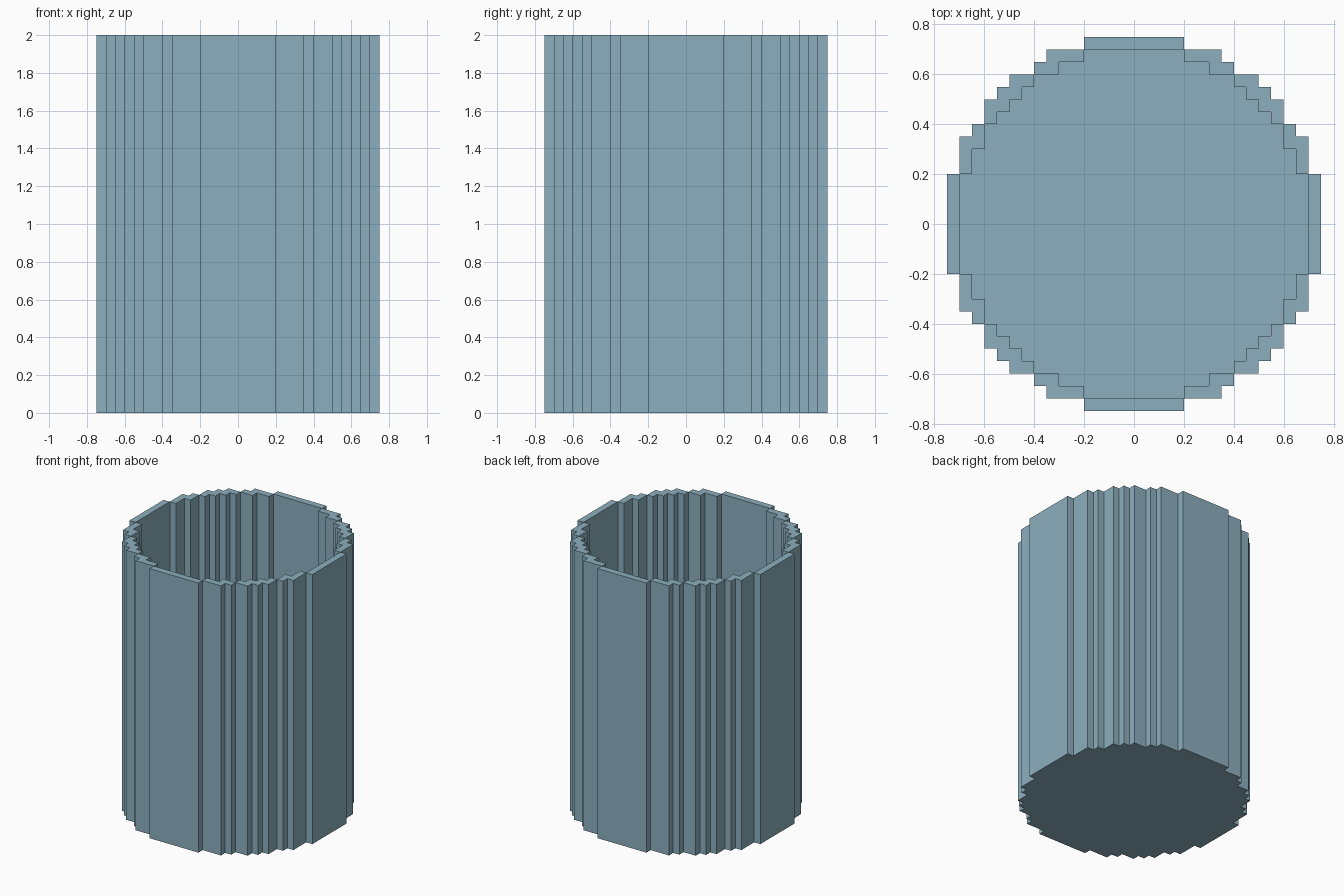
import bpy
import bmesh

cube = bpy.data.objects.get("Cube")
if cube:
    bpy.data.objects.remove(cube)

UNIT = 0.05      # size of one step
HEIGHT = 2.0
FLOOR = 0.05     # thickness of the base

# Stepped quarter profiles in whole steps, counter-clockwise from +x to +y
OUTER = [(15, 4), (14, 4), (14, 7), (13, 7), (13, 8), (12, 8), (12, 10), (11, 10),
         (11, 11), (10, 11), (10, 12), (8, 12), (8, 13), (7, 13), (7, 14), (4, 14), (4, 15)]
INNER = [(14, 4), (13, 4), (13, 6), (12, 6), (12, 8), (11, 8), (11, 9), (10, 9),
         (10, 10), (9, 10), (9, 11), (8, 11), (8, 12), (6, 12), (6, 13), (4, 13), (4, 14)]


def full_loop(quarter):
    """Repeat a quarter profile four times around the z axis."""
    loop, pts = [], quarter
    for _ in range(4):
        loop += pts
        pts = [(-y, x) for x, y in pts]
    return loop


def span(loop, a, b):
    """Points of the loop from a up to, not including, b."""
    i, n = loop.index(a), len(loop)
    pts = []
    while loop[i % n] != b:
        pts.append(loop[i % n])
        i += 1
    return pts


outer, inner = full_loop(OUTER), full_loop(INNER)
bm = bmesh.new()


def ring(loop, z):
    return {p: bm.verts.new((p[0] * UNIT, p[1] * UNIT, z)) for p in loop}


base = ring(outer, 0)
floor = ring(inner, FLOOR)
top = ring(dict.fromkeys(outer + inner), HEIGHT)

# Outer and inner walls
for a, b in zip(outer, outer[1:] + outer[:1]):
    bm.faces.new((base[a], base[b], top[b], top[a]))
for a, b in zip(inner, inner[1:] + inner[:1]):
    bm.faces.new((floor[b], floor[a], top[a], top[b]))

# Underside and inside floor
bm.faces.new([base[p] for p in reversed(outer)])
bm.faces.new([floor[p] for p in inner])

# Rim, one piece between each pair of corners where the two profiles meet
meets = [p for p in outer if p in inner]
for a, b in zip(meets, meets[1:] + meets[:1]):
    piece = span(outer, a, b) + [b] + span(inner, a, b)[:0:-1]
    bm.faces.new([top[p] for p in piece])

mesh = bpy.data.meshes.new("stepped_cup")
bm.to_mesh(mesh)
bm.free()
cup = bpy.data.objects.new("stepped_cup", mesh)
bpy.context.collection.objects.link(cup)

# Pale blue-grey material
colour = (0.265, 0.43, 0.515, 1)
mat = bpy.data.materials.new("pale_blue_grey")
mat.use_nodes = True
mat.diffuse_color = colour
mat.node_tree.nodes["Principled BSDF"].inputs["Base Color"].default_value = colour
mesh.materials.append(mat)
